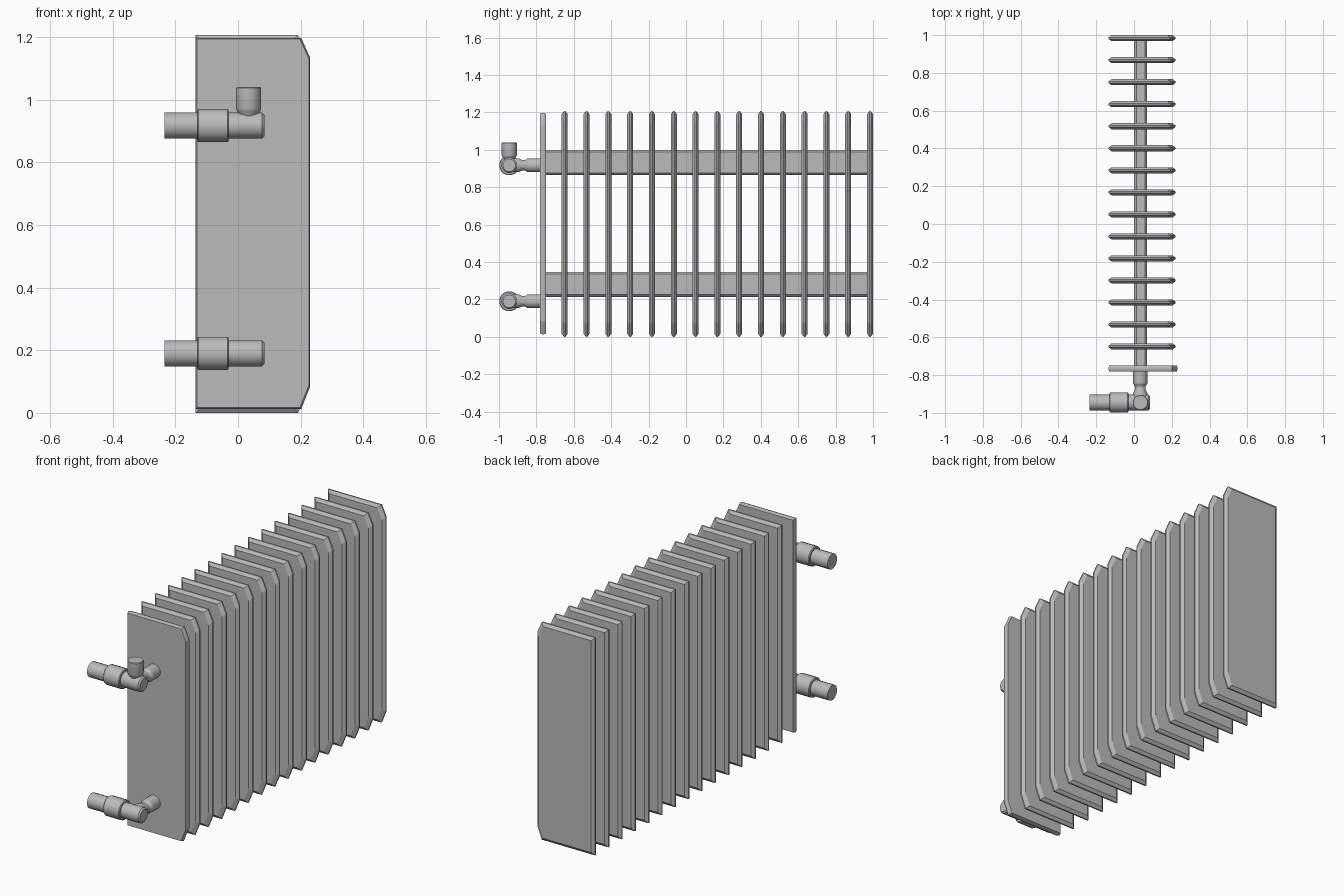
import bpy, bmesh, math
from mathutils import Vector

if "Cube" in bpy.data.objects:
    bpy.data.objects.remove(bpy.data.objects["Cube"])

grey = bpy.data.materials.new("radiator grey")
grey.diffuse_color = (0.5, 0.5, 0.5, 1)
grey.use_nodes = True
grey.node_tree.nodes["Principled BSDF"].inputs["Base Color"].default_value = grey.diffuse_color


def finish(bm, name, smooth=False):
    bmesh.ops.recalc_face_normals(bm, faces=bm.faces)
    me = bpy.data.meshes.new(name)
    bm.to_mesh(me)
    bm.free()
    ob = bpy.data.objects.new(name, me)
    bpy.context.collection.objects.link(ob)
    me.materials.append(grey)
    if smooth:
        bpy.ops.object.select_all(action='DESELECT')
        ob.select_set(True)
        bpy.context.view_layer.objects.active = ob
        bpy.ops.object.shade_smooth_by_angle(angle=math.radians(30))
    return ob


def loft(bm, rings):
    """Skin a list of matching rings and cap both ends."""
    vs = [[bm.verts.new(p) for p in r] for r in rings]
    for a, b in zip(vs, vs[1:]):
        for i in range(len(a)):
            j = (i + 1) % len(a)
            bm.faces.new((a[i], a[j], b[j], b[i]))
    bm.faces.new(vs[0])
    bm.faces.new(vs[-1])


def fin_outline(y, d, x1, z0, z1):
    """Fin side profile with clipped outer corners, inset by d."""
    l, r, b, t = -0.135 + d, x1 - d, z0 + d, z1 - d
    return [(l, y, b), (r - 0.028, y, b), (r, y, b + 0.07),
            (r, y, t - 0.062), (r - 0.028, y, t), (l, y, t)]


def fin(name, y, x1, z0, z1, inset):
    bm = bmesh.new()
    loft(bm, [fin_outline(y + o, d, x1, z0, z1) for o, d in
              ((-0.016, inset), (-0.004, 0), (0.004, 0), (0.016, inset))])
    finish(bm, name)


def turned(name, start, axis, profile, sides=16):
    """Round part from (distance, radius) pairs along an axis."""
    bm = bmesh.new()
    axis = Vector(axis)
    u = axis.orthogonal().normalized()
    v = axis.cross(u)
    loft(bm, [[Vector(start) + axis * d + r * (u * math.cos(a) + v * math.sin(a))
               for a in (2 * math.pi * (i + 0.5) / sides for i in range(sides))]
              for d, r in profile])
    finish(bm, name, True)


# Row of fins, with the flatter end fin at the front
STEP = 0.1166
fin("front_fin", -0.765, 0.23, 0.013, 1.197, 0.004)
for k in range(1, 16):
    fin(f"fin_{k}", -0.765 + STEP * k, 0.22, 0.0, 1.206, 0.016)

# Two flat headers joining the fins
for name, z in (("lower_header", 0.28), ("upper_header", 0.932)):
    bm = bmesh.new()
    c, x0, x1, h = 0.012, 0.0, 0.07, 0.067
    sec = [(x0, -h + c), (x0 + c, -h), (x1 - c, -h), (x1, -h + c),
           (x1, h - c), (x1 - c, h), (x0 + c, h), (x0, h - c)]
    loft(bm, [[(x, y, z + dz) for x, dz in sec] for y in (-0.76, 0.984)])
    finish(bm, name)

# Valves: cross pipe with collar, waisted connector into the front fin
VY = -0.945
for name, z in (("lower", 0.19), ("upper", 0.917)):
    turned(name + "_valve_body", (-0.235, VY, z), (1, 0, 0),
           [(0, 0.042), (0.105, 0.042), (0.105, 0.050), (0.109, 0.054),
            (0.201, 0.054), (0.205, 0.050), (0.205, 0.042),
            (0.312, 0.042), (0.32, 0.034)])
    turned(name + "_connector", (0.033, VY, z), (0, 1, 0),
           [(0, 0.038), (0.05, 0.038), (0.068, 0.029), (0.085, 0.029),
            (0.1, 0.038), (0.18, 0.038)])

# Control knob on the upper valve
turned("valve_knob", (0.034, VY, 0.925), (0, 0, 1),
       [(0, 0.022), (0.025, 0.028), (0.038, 0.038), (0.045, 0.041),
        (0.112, 0.041), (0.115, 0.038)])
